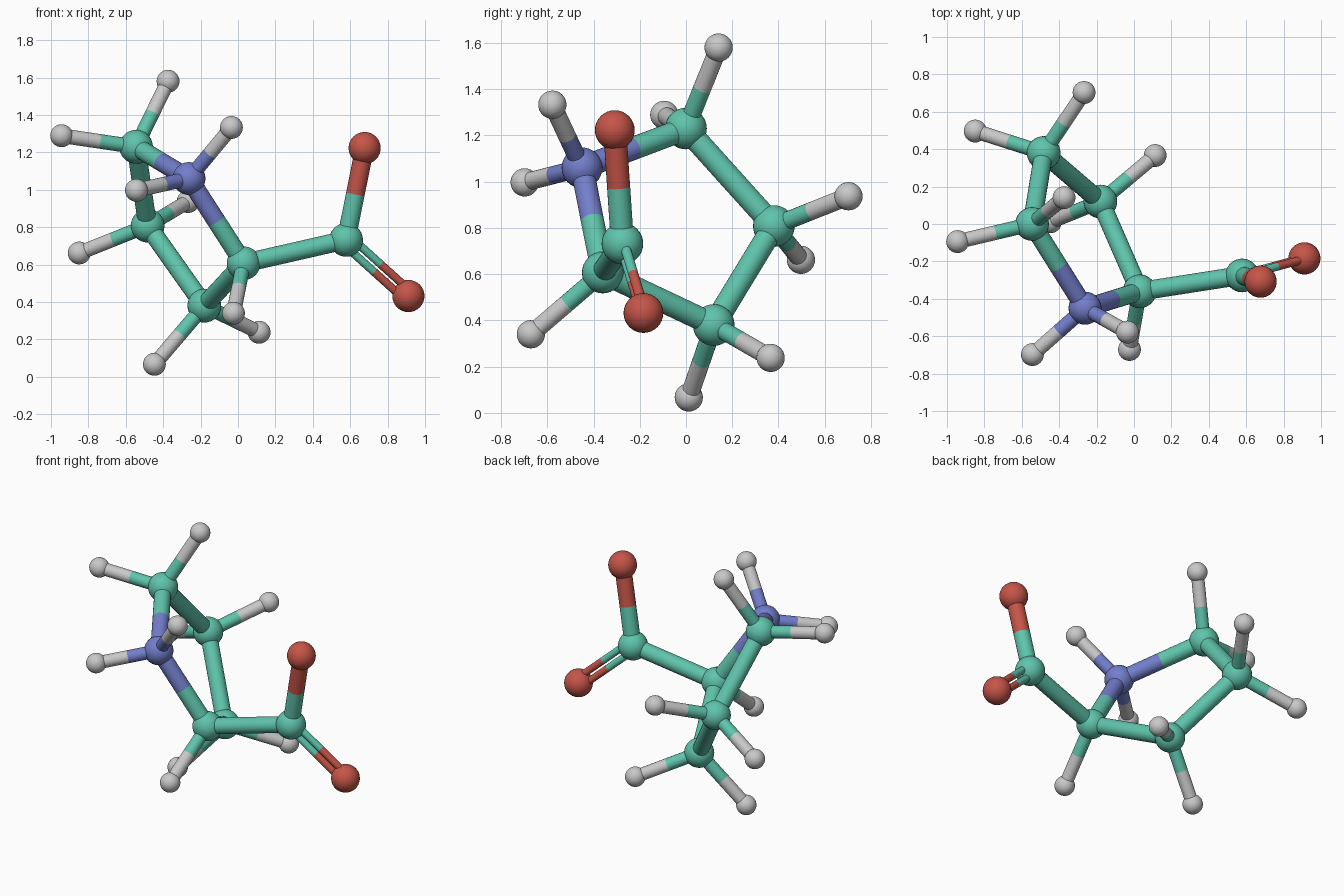
import bpy
from mathutils import Vector

cube = bpy.data.objects.get("Cube")
if cube:
    bpy.data.objects.remove(cube, do_unlink=True)


def make_material(name, rgb):
    mat = bpy.data.materials.new(name)
    mat.use_nodes = True
    color = (*rgb, 1.0)
    mat.diffuse_color = color
    mat.node_tree.nodes["Principled BSDF"].inputs["Base Color"].default_value = color
    return mat


# Each kind of atom: material and ball radius
KINDS = {
    "carbon": (make_material("teal", (0.115, 0.55, 0.41)), 0.09),
    "nitrogen": (make_material("blue", (0.17, 0.21, 0.60)), 0.088),
    "oxygen": (make_material("red", (0.56, 0.09, 0.065)), 0.086),
    "hydrogen": (make_material("light_grey", (0.58, 0.58, 0.58)), 0.061),
}

# Heavy atoms
ATOMS = {
    "ring_nitrogen": ("nitrogen", (-0.262, -0.45, 1.06)),
    "ring_carbon_low_front": ("carbon", (0.03, -0.36, 0.607)),
    "ring_carbon_bottom": ("carbon", (-0.18, 0.12, 0.38)),
    "ring_carbon_back": ("carbon", (-0.483, 0.38, 0.808)),
    "ring_carbon_top": ("carbon", (-0.545, 0.0, 1.23)),
    "side_carbon": ("carbon", (0.578, -0.275, 0.732)),
    "upper_oxygen": ("oxygen", (0.677, -0.308, 1.223)),
    "lower_oxygen": ("oxygen", (0.911, -0.184, 0.432)),
}

# Hydrogens, listed under the atom that carries them
HYDROGENS = {
    "ring_nitrogen": [(-0.035, -0.578, 1.333), (-0.543, -0.698, 0.997)],
    "ring_carbon_low_front": [(-0.024, -0.671, 0.34)],
    "ring_carbon_bottom": [(-0.447, 0.012, 0.067), (0.113, 0.366, 0.238)],
    "ring_carbon_back": [(-0.849, 0.497, 0.662), (-0.267, 0.703, 0.937)],
    "ring_carbon_top": [(-0.374, 0.141, 1.58), (-0.943, -0.094, 1.289)],
}


def finish(name, mat):
    obj = bpy.context.object
    obj.name = name
    obj.data.materials.append(mat)
    bpy.ops.object.shade_smooth()


def ball(name, kind, pos):
    mat, radius = KINDS[kind]
    bpy.ops.mesh.primitive_uv_sphere_add(segments=32, ring_count=16, radius=radius, location=pos)
    finish(name, mat)


def bond(name, a, b, radius, offset=Vector()):
    """Open tube between two atoms, each half in its own atom's colour."""
    start, end = Vector(a[1]) + offset, Vector(b[1]) + offset
    middle = (start + end) / 2
    for kind, p, q in ((a[0], start, middle), (b[0], middle, end)):
        axis = q - p
        bpy.ops.mesh.primitive_cylinder_add(
            vertices=24, radius=radius, depth=axis.length, end_fill_type="NOTHING",
            location=(p + q) / 2, rotation=axis.to_track_quat("Z", "Y").to_euler())
        finish(f"{name}_{kind}_half", KINDS[kind][0])


for name, (kind, pos) in ATOMS.items():
    ball(name, kind, pos)

# Closed five-sided ring
ring = [n for n in ATOMS if n.startswith("ring")]
for i, name in enumerate(ring):
    bond("ring_bond", ATOMS[name], ATOMS[ring[(i + 1) % len(ring)]], 0.05)

# Side group with a single and a double bond
side, upper, lower = ATOMS["side_carbon"], ATOMS["upper_oxygen"], ATOMS["lower_oxygen"]
bond("side_bond", ATOMS["ring_carbon_low_front"], side, 0.05)
bond("upper_oxygen_bond", side, upper, 0.05)
along = Vector(lower[1]) - Vector(side[1])
normal = along.cross(Vector(upper[1]) - Vector(side[1]))
spread = along.cross(normal).normalized() * 0.027
for sign in (-1, 1):
    bond("double_bond", side, lower, 0.022, spread * sign)

# Hydrogens and their thinner bonds
for parent, places in HYDROGENS.items():
    for pos in places:
        ball("hydrogen_ball", "hydrogen", pos)
        bond("hydrogen_bond", ATOMS[parent], ("hydrogen", pos), 0.039)
